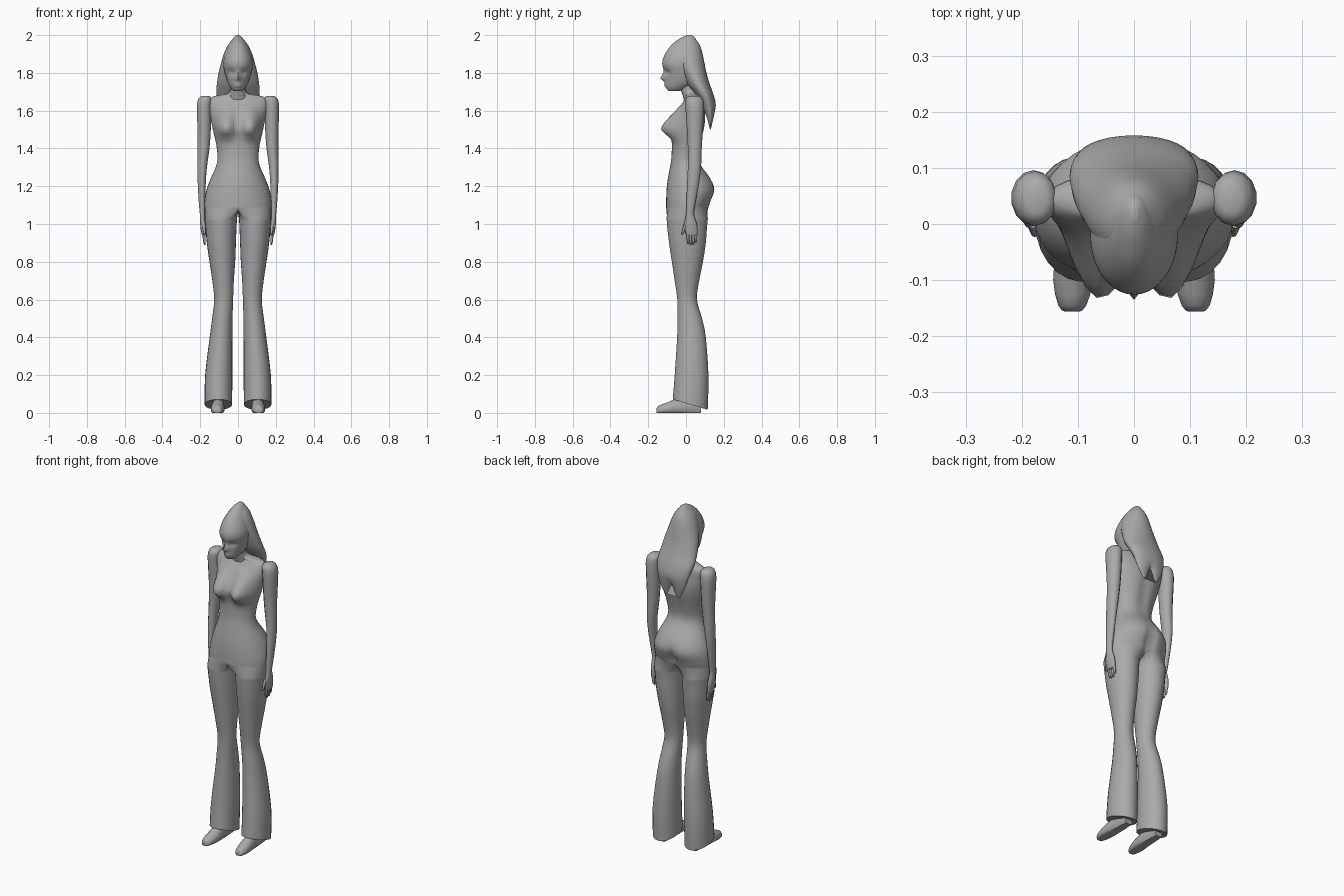
import bpy, bmesh, math
from math import sin, cos, pi, exp

if "Cube" in bpy.data.objects:
    bpy.data.objects.remove(bpy.data.objects["Cube"])

grey = bpy.data.materials.new("plain grey")
grey.diffuse_color = (0.40, 0.40, 0.40, 1)
grey.use_nodes = True
grey.node_tree.nodes["Principled BSDF"].inputs["Base Color"].default_value = grey.diffuse_color


def bump(v, centre, width):
    return exp(-((v - centre) / width) ** 2)


def refine(rows, n):
    """Catmull-Rom interpolation of section rows, n steps per span."""
    out = []
    for i in range(len(rows) - 1):
        p0, p1, p2 = rows[max(i - 1, 0)], rows[i], rows[i + 1]
        p3 = rows[min(i + 2, len(rows) - 1)]
        for k in range(n):
            t = k / n
            out.append(tuple(b + 0.5 * t * (c - a + t * (2 * a - 5 * b + 4 * c - d + t * (3 * (b - c) + d - a)))
                             for a, b, c, d in zip(p0, p1, p2, p3)))
    return out + [rows[-1]]


def ring(z, cx, rx, yf, yb, angles):
    """Points at angles measured from the front (-y) towards +x."""
    return [(cx + rx * sin(a), (yf + yb) / 2 - (yb - yf) / 2 * cos(a), z) for a in angles]


def bridge(bm, rows, closed=True):
    n = len(rows[0])
    for r, s in zip(rows, rows[1:]):
        for i in range(n if closed else n - 1):
            j = (i + 1) % n
            bm.faces.new((r[i], r[j], s[j], s[i]))


def finish(name, bm, mirror=False, angle=50):
    bmesh.ops.recalc_face_normals(bm, faces=bm.faces)
    me = bpy.data.meshes.new(name)
    bm.to_mesh(me)
    bm.free()
    me.materials.append(grey)
    ob = bpy.data.objects.new(name, me)
    bpy.context.collection.objects.link(ob)
    if mirror:
        ob.modifiers.new("mirror", 'MIRROR').merge_threshold = 0.0005
    bpy.ops.object.select_all(action='DESELECT')
    ob.select_set(True)
    bpy.context.view_layer.objects.active = ob
    bpy.ops.object.shade_smooth_by_angle(angle=math.radians(angle))


def loft(name, rings, mirror=False):
    bm = bmesh.new()
    rows = [[bm.verts.new(p) for p in r] for r in rings]
    bridge(bm, rows)
    bm.faces.new(rows[0])
    bm.faces.new(rows[-1])
    finish(name, bm, mirror)


def circle(n):
    return [2 * pi * i / n for i in range(n)]


# Body: half torso strip that closes into one leg, then mirrored
H, INNER = 19, 7
torso = refine([  # z, half width, front y, back y
    (1.71, .040, -.025, .06), (1.69, .055, -.01, .072), (1.677, .125, .0, .083),
    (1.655, .160, -.01, .093), (1.61, .155, -.035, .10), (1.56, .145, -.052, .105),
    (1.50, .133, -.066, .10), (1.42, .115, -.074, .08), (1.35, .108, -.077, .068),
    (1.30, .118, -.085, .088), (1.24, .145, -.096, .132), (1.18, .167, -.103, .155),
    (1.12, .177, -.105, .135), (1.085, .177, -.105, .122)], 3)


def shape_torso(p):
    x, y, z = p
    if y < .01:  # bust: long slope above, tight curve below
        h = bump(z, 1.505, .085 if z > 1.505 else .045)
        y -= .078 * h * bump(x, .066, .052) * min(1, (.01 - y) / .04)
    elif y > .05:  # seat crease and spine hollow
        y -= .03 * bump(x, 0, .022) * bump(z, 1.13, .07)
        y -= .012 * bump(x, 0, .03) * bump(z, 1.45, .12)
    return (x, y, z)


bm = bmesh.new()
half = [pi * i / (H - 1) for i in range(H)]
rows = [[bm.verts.new(shape_torso(p)) for p in ring(z, 0, rx, yf, yb, half)]
        for z, rx, yf, yb in torso]
bridge(bm, rows, closed=False)

# Crotch line joins the back centre to the front centre
front, back = rows[-1][0].co, rows[-1][-1].co
crotch = []
for i in range(1, INNER + 1):
    t = i / (INNER + 1)
    crotch.append(bm.verts.new((0, back.y + (front.y - back.y) * t, 1.085 - .025 * sin(pi * t))))
leg_rows = [rows[-1] + crotch]
leg_angles = [-.7 + (pi + 1.4) * i / (H - 1) for i in range(H)]
leg_angles += [pi + .7 + (pi - 1.4) * i / (INNER + 1) for i in range(1, INNER + 1)]
legs = refine([  # z, centre x, half width, front y, back y
    (1.03, .091, .086, -.103, .116), (.98, .090, .082, -.099, .111), (.9, .088, .077, -.09, .105),
    (.8, .083, .068, -.075, .09), (.7, .079, .057, -.06, .07), (.6, .076, .050, -.046, .058),
    (.5, .083, .054, -.045, .085), (.4, .090, .060, -.047, .105), (.2, .102, .072, -.06, .119),
    (.045, .104, .073, -.07, .115)], 3)
for z, cx, rx, yf, yb in legs:
    slope = .3 * max(0, 1 - (z - .045) / .15)  # trouser hem drops to the back
    pts = [(x, y, zz - slope * (y - .02)) for x, y, zz in ring(z, cx, rx, yf, yb, leg_angles)]
    leg_rows.append([bm.verts.new(p) for p in pts])
bridge(bm, leg_rows)
bm.faces.new(leg_rows[-1])
finish("body_and_trousers", bm, mirror=True, angle=60)

# Neck
loft("neck", [ring(z, 0, rx, yf, yb, circle(16)) for z, rx, yf, yb in
              [(1.66, .055, -.012, .08), (1.69, .043, -.02, .065), (1.72, .037, -.033, .055),
               (1.77, .037, -.04, .055)]])

# Head with nose, lips and eye hollows
head = refine([
    (1.705, .022, -.092, -.03), (1.718, .036, -.103, .01), (1.75, .055, -.107, .06),
    (1.80, .070, -.112, .08), (1.85, .078, -.126, .085), (1.90, .068, -.111, .08),
    (1.95, .046, -.075, .065), (1.985, .024, -.028, .048), (2.0, .007, .008, .03)], 5)


def shape_face(p):
    x, y, z = p
    if y < -.03:
        y -= .027 * bump(x, 0, .013) * bump(z, 1.768, .011 if z < 1.768 else .03)
        y -= .011 * bump(x, 0, .02) * (bump(z, 1.745, .006) + bump(z, 1.731, .006))
        y += .012 * bump(abs(x), .032, .018) * bump(z, 1.802, .014)
    return (x, y, z)


loft("head", [[shape_face(p) for p in ring(z, 0, rx, yf, yb, circle(40))] for z, rx, yf, yb in head])

# Long hair, swept back and split into two tips
hair = refine([
    (1.992, .016, -.005, .04), (1.95, .052, -.055, .072), (1.90, .075, -.065, .088),
    (1.85, .090, -.05, .098), (1.80, .103, -.025, .108), (1.74, .112, .005, .126),
    (1.69, .114, .045, .144), (1.63, .100, .08, .158), (1.56, .080, .108, .148),
    (1.50, .045, .124, .134)], 3)


def split_tips(p):
    x, y, z = p
    low = max(0, (1.62 - z) / .12)
    return (x, y, z + .07 * low * bump(x, 0, .022))


loft("hair", [[split_tips(p) for p in ring(z, 0, rx, yf, yb, circle(28))] for z, rx, yf, yb in hair])

# Arms down to the palms
arm = refine([  # z, centre x, half width, front y, back y
    (1.678, .172, .018, .02, .068), (1.664, .174, .036, .0, .088), (1.62, .179, .040, -.003, .096),
    (1.5, .179, .036, .005, .09), (1.4, .182, .032, .01, .083), (1.3, .190, .026, .01, .08),
    (1.2, .192, .021, .005, .067), (1.1, .190, .017, .002, .048), (1.05, .188, .014, .0, .042),
    (1.0, .186, .015, -.008, .058), (.95, .182, .012, -.002, .062), (.938, .181, .009, .002, .058)], 2)
loft("arm", [ring(z, cx, rx, yf, yb, circle(14)) for z, cx, rx, yf, yb in arm], mirror=True)


# Fingers and thumb
def finger(name, y0, y1, z0, z1, r):
    steps = [(0, 1), (.5, .95), (.85, .75), (1, .35)]
    loft(name, [ring(z0 + (z1 - z0) * t, .182 - .006 * t, r * s, y0 + (y1 - y0) * t - r * s,
                     y0 + (y1 - y0) * t + r * s, circle(8)) for t, s in steps], mirror=True)


for i, tip in enumerate((.895, .888, .89, .902)):
    finger("finger_%d" % (i + 1), .008 + .0145 * i, .012 + .0135 * i, .96, tip, .0078)
finger("thumb", .0, -.02, 1.01, .945, .0085)

# Shoes: flat soles, lofted from toe to heel
shoe = refine([  # y, centre x, half width, top z
    (-.156, .110, .014, .022), (-.145, .110, .025, .038), (-.10, .108, .036, .055),
    (-.04, .105, .034, .08), (.03, .104, .030, .10), (.08, .104, .024, .09)], 2)
loft("shoe", [[(cx + rx * cos(a), y, max(0, top * (.35 + .65 * sin(a)))) for a in circle(16)]
              for y, cx, rx, top in shoe], mirror=True)
